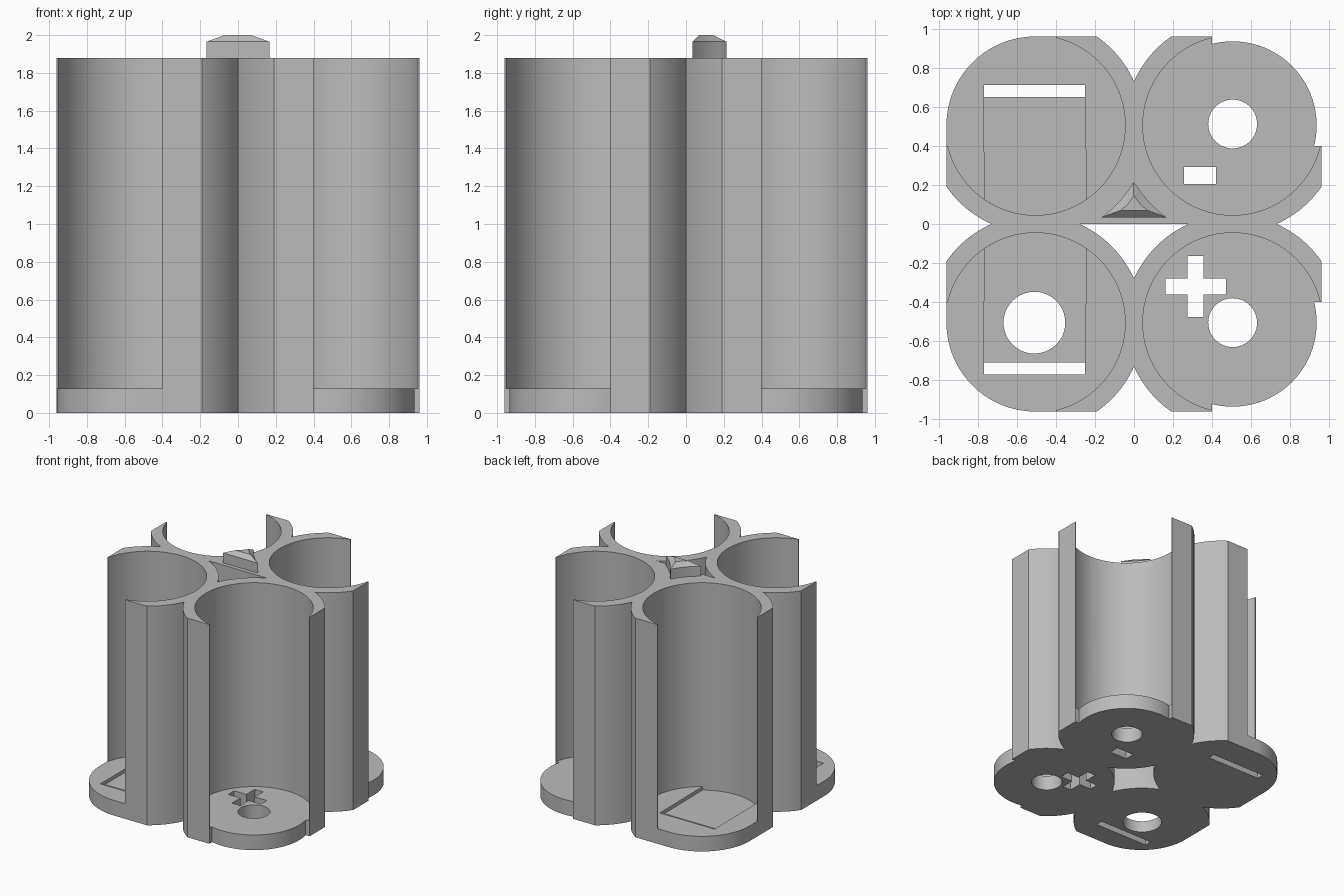
import bpy, bmesh
from math import cos, sin, radians, pi

cube = bpy.data.objects.get("Cube")
if cube:
    bpy.data.objects.remove(cube, do_unlink=True)

C = 0.505        # tube centre offset
OUTER, BORE = 0.553, 0.46
SIDE = 0.96      # flat outer sides
FLOOR, TOP = 0.13, 1.88
CORNERS = [(sx, sy) for sx in (-1, 1) for sy in (-1, 1)]

grey = bpy.data.materials.new("plain grey")
grey.use_nodes = True
grey.diffuse_color = (0.5, 0.5, 0.5, 1)
grey.node_tree.nodes["Principled BSDF"].inputs["Base Color"].default_value = (0.5, 0.5, 0.5, 1)


def arc(cx, cy, r, a0, a1, n):
    return [(cx + r * cos(radians(a0 + (a1 - a0) * i / n)),
             cy + r * sin(radians(a0 + (a1 - a0) * i / n))) for i in range(n + 1)]


def circle(cx, cy, r, n=96):
    return arc(cx, cy, r, 0, 360, n)[:-1]


def rect(x0, x1, y0, y1):
    return [(x0, y0), (x1, y0), (x1, y1), (x0, y1)]


def loft(name, rings):
    """Solid through a stack of (outline, z) rings."""
    bm = bmesh.new()
    loops = [[bm.verts.new((x, y, z)) for x, y in pts] for pts, z in rings]
    bm.faces.new(loops[0][::-1])
    bm.faces.new(loops[-1])
    n = len(loops[0])
    for a, b in zip(loops, loops[1:]):
        for i in range(n):
            j = (i + 1) % n
            bm.faces.new((a[i], a[j], b[j], b[i]))
    bmesh.ops.recalc_face_normals(bm, faces=bm.faces)
    me = bpy.data.meshes.new(name)
    bm.to_mesh(me)
    bm.free()
    me.materials.append(grey)
    ob = bpy.data.objects.new(name, me)
    bpy.context.collection.objects.link(ob)
    return ob


def prism(name, pts, z0, z1):
    return loft(name, [(pts, z0), (pts, z1)])


def select(ob):
    bpy.ops.object.select_all(action='DESELECT')
    ob.select_set(True)
    bpy.context.view_layer.objects.active = ob


def combine(body, other, op):
    """Apply a boolean and discard the helper."""
    select(body)
    mod = body.modifiers.new("combine", 'BOOLEAN')
    mod.operation, mod.object, mod.solver = op, other, 'EXACT'
    bpy.ops.object.modifier_apply(modifier=mod.name)
    bpy.data.objects.remove(other, do_unlink=True)


# four joined tubes, trimmed to flat sides
holder = prism("holder_body", circle(-C, -C, OUTER), 0, TOP)
for sx, sy in CORNERS[1:]:
    combine(holder, prism("tube", circle(sx * C, sy * C, OUTER), 0, TOP), 'UNION')
combine(holder, prism("trim", rect(-SIDE, SIDE, -SIDE, SIDE), -0.1, 2.1), 'INTERSECT')

# open outer corners
for sx, sy in CORNERS:
    pts = [(sx * x, sy * y) for x, y in rect(0.4, 1.2, 0.4, 1.2)]
    combine(holder, prism("corner_cut", pts, -0.1, 2.1), 'DIFFERENCE')

# floor lobes: blended on one side, smaller discs on the other
for sx, sy in CORNERS:
    if sx < 0:
        pts = [(0.3, 0.3), (SIDE, 0.3)] + arc(C, C, SIDE - C, 0, 90, 32) + [(0.3, SIDE)]
        pts = [(sx * x, sy * y) for x, y in pts]
    else:
        pts = circle(C, sy * C, 0.43)
    combine(holder, prism("floor_lobe", pts, 0, FLOOR), 'UNION')

# filler closing the rear half of the central shaft
combine(holder, prism("shaft_filler", [(-0.285, 0), (0.285, 0), (0, 0.285)], 0.25, TOP), 'UNION')

# bores above the floor
for sx, sy in CORNERS:
    combine(holder, prism("bore", circle(sx * C, sy * C, BORE), FLOOR, 2.1), 'DIFFERENCE')

# through holes, slots and plus-shaped opening in the floor
PX, PY, L, W = 0.315, -0.32, 0.155, 0.04
plus = [(PX + x, PY + y) for x, y in (
    (-W, -L), (W, -L), (W, -W), (L, -W), (L, W), (W, W),
    (W, L), (-W, L), (-W, W), (-L, W), (-L, -W), (-W, -W))]
openings = [
    circle(C, 0.512, 0.125, 64), circle(C, -C, 0.125, 64), circle(-0.51, -C, 0.158, 64),
    rect(-0.768, -0.25, 0.65, 0.712), rect(-0.768, -0.25, -0.77, -0.708),
    rect(0.255, 0.42, 0.205, 0.292), plus]
for pts in openings:
    combine(holder, prism("opening", pts, -0.1, FLOOR + 0.1), 'DIFFERENCE')

# shallow contact recesses running from each long slot to the tube wall
for sy, end in ((1, 0.68), (-1, 0.74)):
    pts = [(-0.768, sy * end), (-0.25, sy * end)]
    a = pi / 180
    lower = [(x, sy * y) for x, y in arc(-C, C, BORE, -55.5, -124.5, 24)]
    combine(holder, prism("recess", pts + lower, FLOOR - 0.03, FLOOR + 0.02), 'DIFFERENCE')

select(holder)
bpy.ops.object.shade_smooth_by_angle(angle=radians(25))

# locating key with concave flanks and a tapered top
left = arc(-C, C, 0.58, -54.3, -30, 10)
outline = left + [(-x, y) for x, y in left[-2::-1]]
tip = [(x * 0.42, 0.095 + (y - 0.095) * 0.42) for x, y in outline]
key = loft("locating_key", [(outline, TOP - 0.02), (outline, 1.965), (tip, 2.0)])
select(key)
bpy.ops.object.shade_smooth_by_angle(angle=radians(25))
